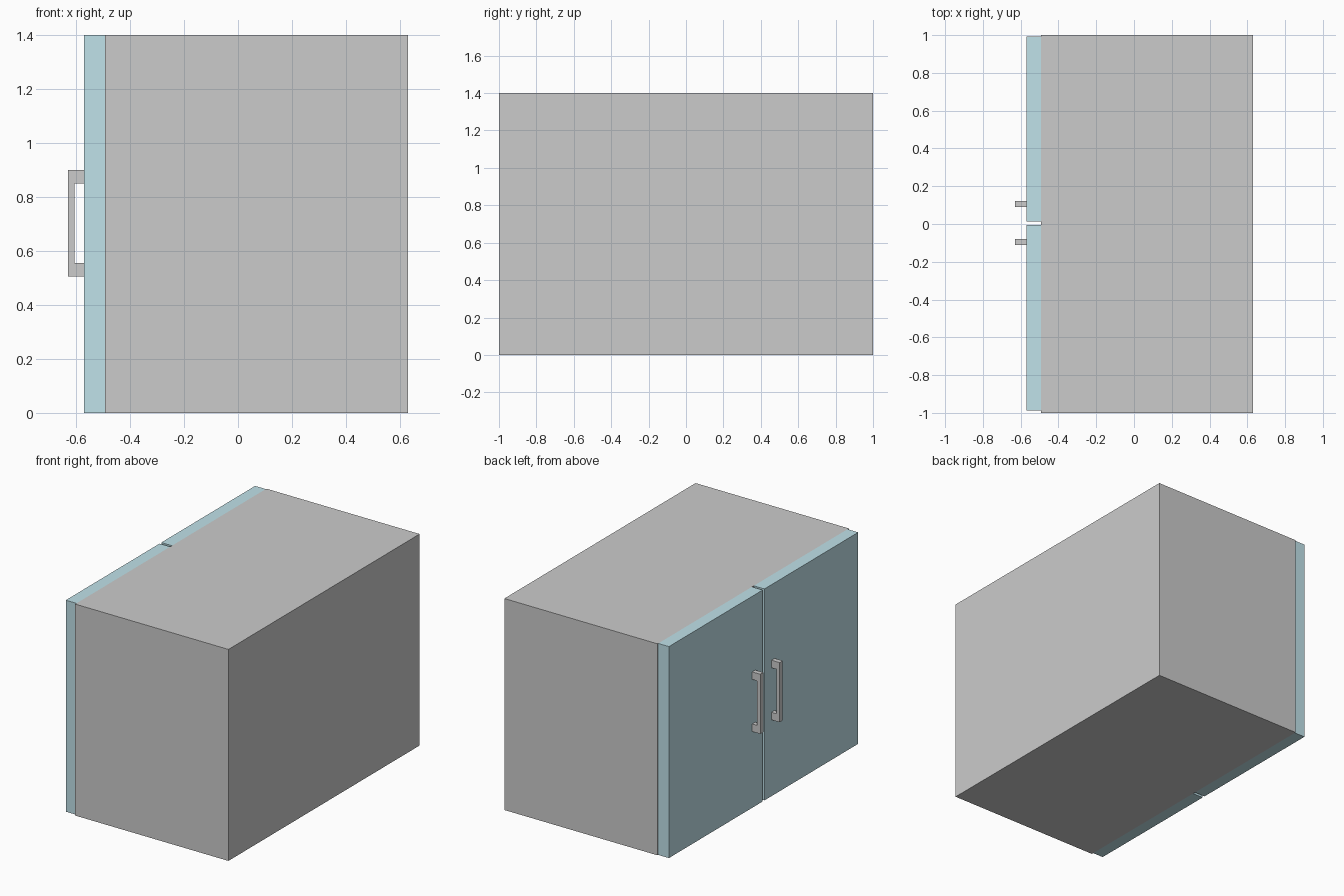
import bpy, bmesh

if "Cube" in bpy.data.objects:
    bpy.data.objects.remove(bpy.data.objects["Cube"])

teal = bpy.data.materials.new("door_teal")
teal.diffuse_color = (0.53, 0.76, 0.82, 1)
teal.use_nodes = True
teal.node_tree.nodes["Principled BSDF"].inputs["Base Color"].default_value = teal.diffuse_color


def prism(name, profile, y0, y1, mat=None):
    """Extrude an x-z profile along y."""
    bm = bmesh.new()
    face = bm.faces.new([bm.verts.new((x, y0, z)) for x, z in profile])
    ext = bmesh.ops.extrude_face_region(bm, geom=[face])
    verts = [g for g in ext["geom"] if isinstance(g, bmesh.types.BMVert)]
    bmesh.ops.translate(bm, verts=verts, vec=(0, y1 - y0, 0))
    bmesh.ops.recalc_face_normals(bm, faces=bm.faces[:])
    mesh = bpy.data.meshes.new(name)
    bm.to_mesh(mesh)
    bm.free()
    obj = bpy.data.objects.new(name, mesh)
    bpy.context.collection.objects.link(obj)
    if mat:
        mesh.materials.append(mat)
    return obj


def rect(x0, x1, z0, z1):
    return [(x0, z0), (x1, z0), (x1, z1), (x0, z1)]


back, seam, door_face, grip = 0.63, -0.492, -0.57, -0.63

# Cabinet body
prism("cabinet_body", rect(seam, back, 0, 1.4), -1, 1)

# C-shaped handle profile: two posts joined by a grip
handle = [(door_face, 0.505), (grip, 0.505), (grip, 0.9), (door_face, 0.9),
          (door_face, 0.85), (-0.606, 0.85), (-0.606, 0.555), (door_face, 0.555)]

# Pair of doors with handles beside the central gap
mid = 0.003
for side, s in (("left", 1), ("right", -1)):
    a, b = sorted((mid + s * 0.009, mid + s * 0.99))
    prism(f"{side}_door", rect(door_face, seam, 0, 1.4), a, b, teal)
    a, b = sorted((0.005 + s * 0.085, 0.005 + s * 0.117))
    prism(f"{side}_handle", handle, a, b)
